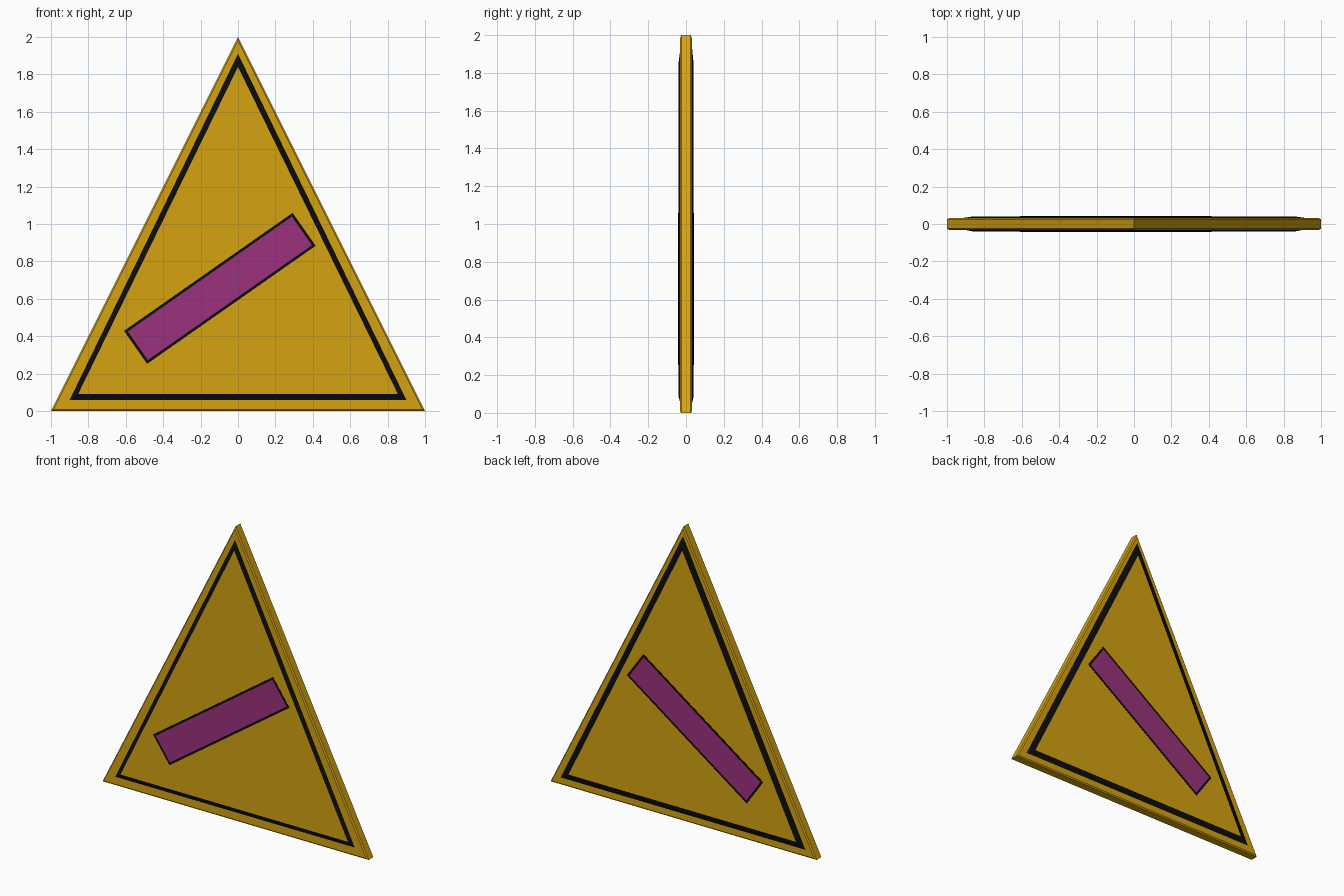
import bpy, bmesh, math
from mathutils import Matrix

if "Cube" in bpy.data.objects:
    bpy.data.objects.remove(bpy.data.objects["Cube"])


def material(name, rgb):
    m = bpy.data.materials.new(name)
    m.diffuse_color = (*rgb, 1)
    m.use_nodes = True
    m.node_tree.nodes["Principled BSDF"].inputs["Base Color"].default_value = m.diffuse_color
    return m


YELLOW = material("golden yellow", (0.66, 0.362, 0.0056))
BLACK = material("black", (0.004, 0.0035, 0.0035))
PURPLE = material("purple", (0.325, 0.031, 0.202))


def make_object(name, bm, mats):
    bmesh.ops.recalc_face_normals(bm, faces=bm.faces[:])
    me = bpy.data.meshes.new(name)
    bm.to_mesh(me)
    bm.free()
    for m in mats:
        me.materials.append(m)
    ob = bpy.data.objects.new(name, me)
    bpy.context.collection.objects.link(ob)
    return ob


# Triangular plate: nested triangle loops from the front panel to the back panel
# (half width, bottom z, top z, y)
loops = [
    (0.855, 0.09, 1.84, -0.041),   # front panel
    (0.90, 0.06, 1.91, -0.032),    # front black band
    (0.987, 0.008, 1.982, -0.032), # front rim
    (1.0, 0.0, 2.0, -0.025),       # chamfer
    (1.0, 0.0, 2.0, 0.025),        # edge
    (0.987, 0.008, 1.982, 0.032),  # chamfer
    (0.92, 0.05, 1.935, 0.032),    # back rim
    (0.855, 0.09, 1.84, 0.041),    # back black band
]
bm = bmesh.new()
rings = [[bm.verts.new(p) for p in ((-w, y, lo), (w, y, lo), (0, y, hi))]
         for w, lo, hi, y in loops]
bm.faces.new(rings[0])
bm.faces.new(rings[-1])
for i, (a, b) in enumerate(zip(rings, rings[1:])):
    for k in range(3):
        n = (k + 1) % 3
        f = bm.faces.new((a[k], a[n], b[n], b[k]))
        f.material_index = 1 if i in (0, len(rings) - 2) else 0
make_object("triangle_plate", bm, [YELLOW, BLACK])


# Slanted bar on both faces: purple centre with a black outline
def bar(name, side):
    bm = bmesh.new()
    bmesh.ops.create_cube(bm, size=1, matrix=Matrix.Diagonal((1.10, 0.003, 0.215, 1)))
    outer = [f for f in bm.faces if f.normal.y * side > 0.9]
    bmesh.ops.inset_region(bm, faces=outer, thickness=0.02)
    for f in bm.faces:
        f.material_index = 0 if f in outer else 1
    bm.transform(Matrix.Translation((-0.097, side * 0.041, 0.656))
                 @ Matrix.Rotation(math.radians(-35), 4, 'Y'))
    make_object(name, bm, [PURPLE, BLACK])


bar("front_bar", -1)
bar("back_bar", 1)
